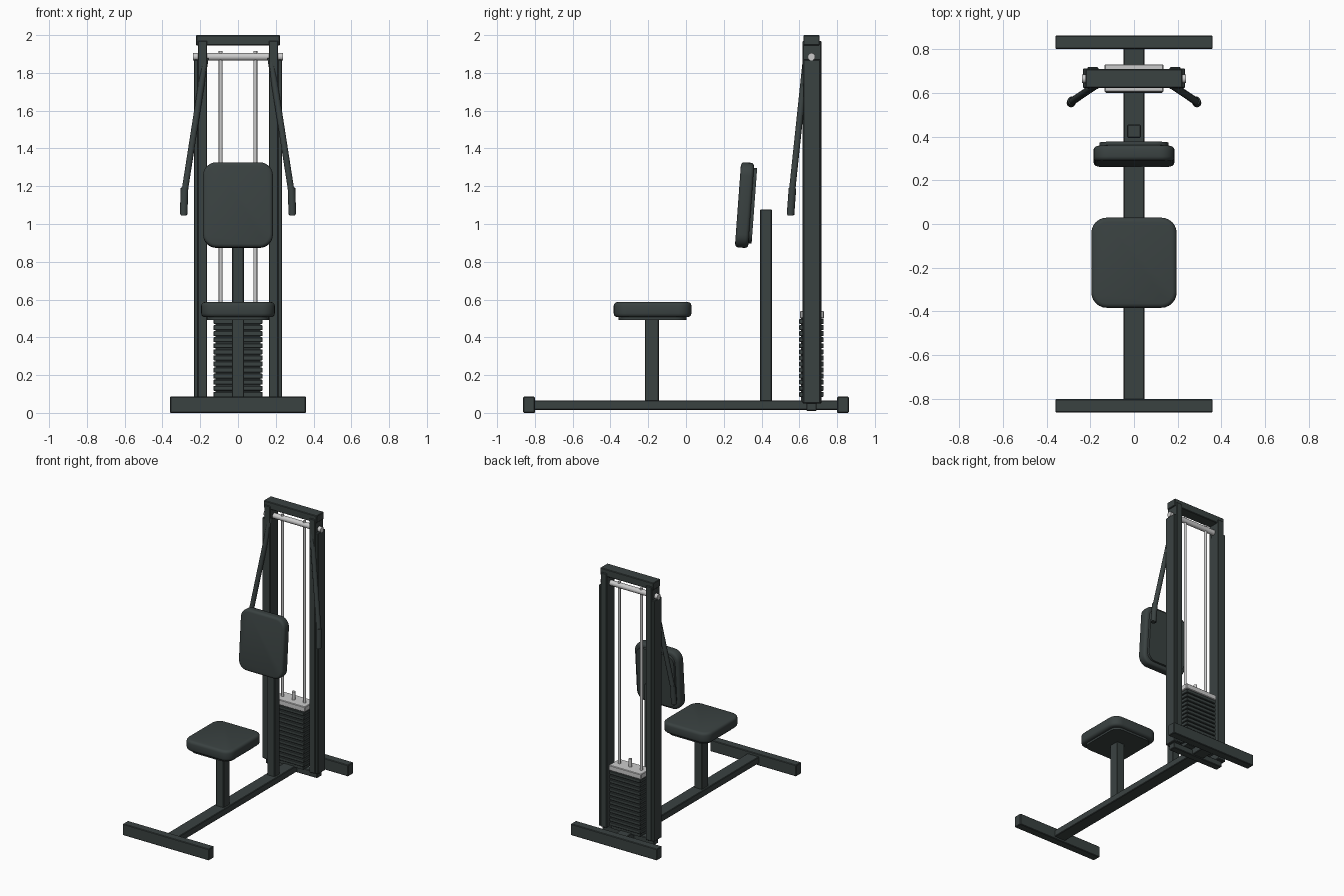
import bpy, bmesh, math
from mathutils import Vector

if "Cube" in bpy.data.objects:
    bpy.data.objects.remove(bpy.data.objects["Cube"])


def material(name, rgb):
    m = bpy.data.materials.new(name)
    m.diffuse_color = (*rgb, 1)
    m.use_nodes = True
    m.node_tree.nodes["Principled BSDF"].inputs["Base Color"].default_value = m.diffuse_color
    return m


DARK = material("charcoal", (0.042, 0.054, 0.053))
LIGHT = material("light steel", (0.60, 0.60, 0.60))


def finish(name, bm, mat, smooth=False):
    me = bpy.data.meshes.new(name)
    bmesh.ops.recalc_face_normals(bm, faces=bm.faces)
    bm.to_mesh(me)
    bm.free()
    me.materials.append(mat)
    ob = bpy.data.objects.new(name, me)
    bpy.context.collection.objects.link(ob)
    if smooth:
        bpy.ops.object.select_all(action='DESELECT')
        ob.select_set(True)
        bpy.context.view_layer.objects.active = ob
        bpy.ops.object.shade_smooth_by_angle(angle=math.radians(35))
    return ob


def box(name, x, y, z, mat=DARK, bevel=0.004):
    """Box from (min, max) pairs with lightly broken edges."""
    bm = bmesh.new()
    bmesh.ops.create_cube(bm, size=1)
    for v in bm.verts:
        v.co = Vector([(a + b) / 2 + c * (b - a) for (a, b), c in zip((x, y, z), v.co)])
    if bevel:
        bmesh.ops.bevel(bm, geom=bm.edges[:], offset=bevel, segments=1, affect='EDGES')
    return finish(name, bm, mat)


def rod(name, p, q, r, mat, sides=16, bevel=0):
    """Cylinder between two points."""
    p, q = Vector(p), Vector(q)
    bm = bmesh.new()
    bmesh.ops.create_cone(bm, cap_ends=True, segments=sides, radius1=r, radius2=r,
                          depth=(q - p).length)
    if bevel:
        rim = [e for e in bm.edges if abs(e.verts[0].co.z - e.verts[1].co.z) < 1e-5]
        bmesh.ops.bevel(bm, geom=rim, offset=bevel, segments=2, affect='EDGES')
    ob = finish(name, bm, mat, True)
    ob.rotation_mode = 'QUATERNION'
    ob.rotation_quaternion = (q - p).to_track_quat('Z', 'Y')
    ob.location = (p + q) / 2
    return ob


def pad(name, w, d, h, corner, edge):
    """Cushion lying flat: rounded outline, softened top and bottom rims."""
    bm = bmesh.new()
    bmesh.ops.create_cube(bm, size=1)
    for v in bm.verts:
        v.co = Vector((v.co.x * w, v.co.y * d, v.co.z * h))
    upright = [e for e in bm.edges if abs(e.verts[0].co.z - e.verts[1].co.z) > h / 2]
    bmesh.ops.bevel(bm, geom=upright, offset=corner, segments=6, profile=0.5, affect='EDGES')
    if edge:
        rim = [e for e in bm.edges if abs(e.verts[0].co.z - e.verts[1].co.z) < 1e-5]
        bmesh.ops.bevel(bm, geom=rim, offset=edge, segments=3, profile=0.5, affect='EDGES')
    return finish(name, bm, DARK, True)


# Floor frame
box("front_foot", (-0.36, 0.36), (-0.862, -0.80), (0.0, 0.086))
box("rear_foot", (-0.36, 0.36), (0.80, 0.862), (0.0, 0.086))
box("spine", (-0.048, 0.048), (-0.805, 0.805), (0.016, 0.066))
box("tower_cross_bar", (-0.215, 0.215), (0.637, 0.692), (0.01, 0.055))

# Seat
box("seat_post", (-0.032, 0.032), (-0.218, -0.143), (0.06, 0.50))
seat_plate = pad("seat_plate", 0.33, 0.36, 0.02, 0.06, 0)
seat_plate.location = (0, -0.177, 0.502)
seat = pad("seat", 0.39, 0.412, 0.08, 0.07, 0.02)
seat.location = (0, -0.177, 0.547)

# Back rest, leaning slightly backwards
box("back_post", (-0.031, 0.031), (0.393, 0.455), (0.06, 1.077))
lean = math.radians(90 - 4.2)
back_pad = pad("back_pad", 0.37, 0.452, 0.07, 0.07, 0.018)
back_pad.location = (0, 0.31, 1.10)
back_pad.rotation_euler.x = lean
back_plate = pad("back_plate", 0.316, 0.40, 0.02, 0.06, 0)
back_plate.location = (0, 0.352, 1.097)
back_plate.rotation_euler.x = lean

# Tower
box("top_beam", (-0.222, 0.222), (0.622, 0.708), (1.945, 2.0))
rod("pivot_bar", (-0.238, 0.664, 1.885), (0.238, 0.664, 1.885), 0.02, LIGHT)
for s, side in ((-1, "left"), (1, "right")):
    box(side + "_column", sorted((s * 0.163, s * 0.213)), (0.617, 0.717), (0.05, 1.97))
    box(side + "_outer_plate", sorted((s * 0.211, s * 0.233)), (0.622, 0.712), (0.05, 1.87))
    rod(side + "_guide_rod", (s * 0.092, 0.664, 0.07), (s * 0.092, 0.664, 1.915), 0.01, LIGHT)
    # Press arm and grip
    rod(side + "_arm", (s * 0.172, 0.636, 1.88), (s * 0.286, 0.559, 1.15), 0.017, DARK)
    rod(side + "_grip", (s * 0.283, 0.564, 1.195), (s * 0.288, 0.553, 1.045), 0.02, DARK,
        bevel=0.005)

# Weight stack
count, low, high = 13, 0.085, 0.503
pitch = (high - low) / count
for i in range(count):
    z = low + i * pitch
    box(f"weight_{i + 1}", (-0.13, 0.13), (0.599, 0.729), (z, z + pitch * 0.82), bevel=0.003)
box("stack_core", (-0.118, 0.118), (0.61, 0.718), (0.06, 0.502), bevel=0)
box("stack_top_plate", (-0.135, 0.135), (0.604, 0.73), (0.50, 0.54), LIGHT)
rod("selector_stem", (0, 0.664, 0.535), (0, 0.664, 0.60), 0.012, LIGHT)
